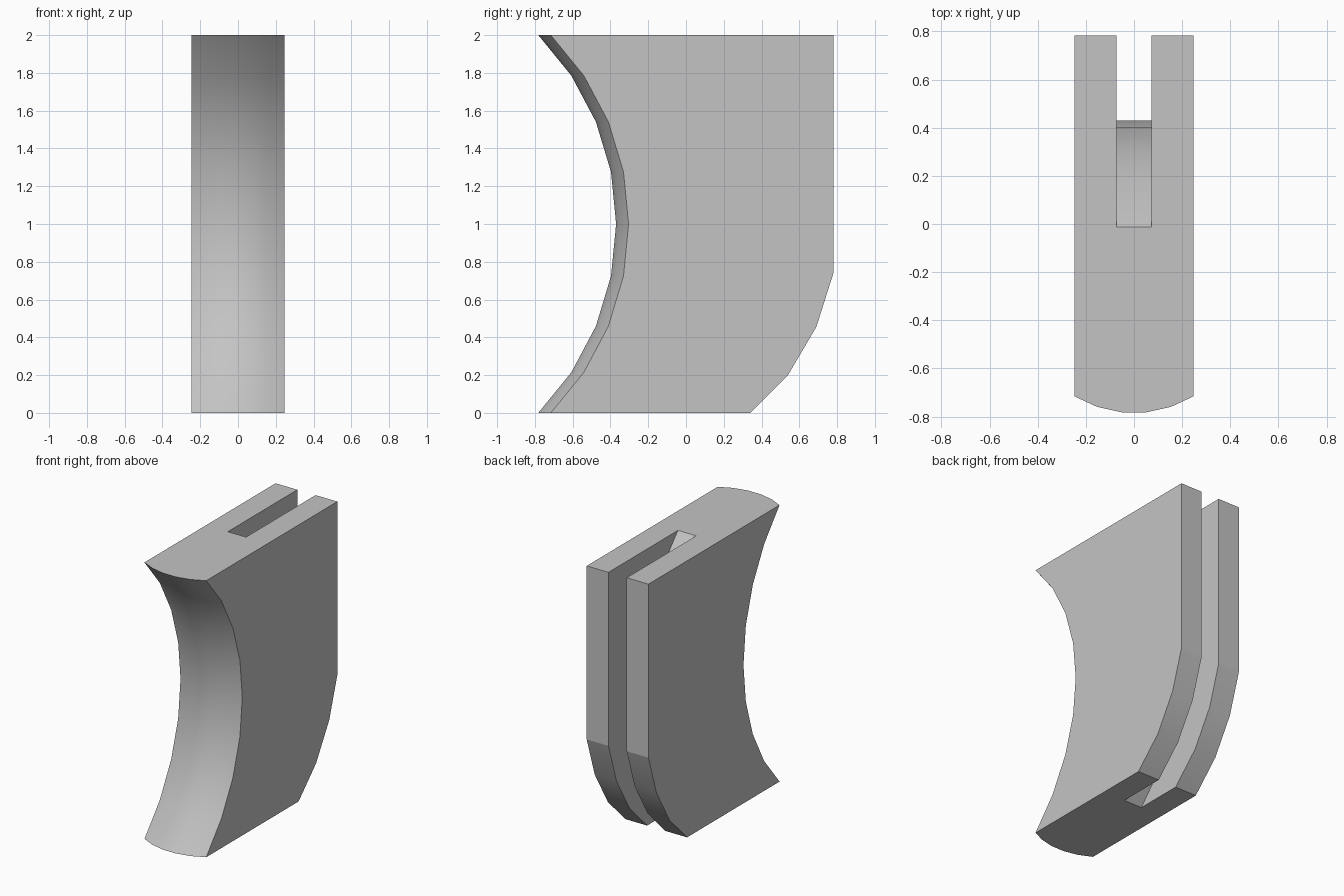
import bpy, bmesh
from math import asin, sin, cos, radians

if "Cube" in bpy.data.objects:
    bpy.data.objects.remove(bpy.data.objects["Cube"])

grey = bpy.data.materials.new("plain_grey")
grey.use_nodes = True
colour = (0.55, 0.55, 0.55, 1)
grey.diffuse_color = colour
grey.node_tree.nodes["Principled BSDF"].inputs["Base Color"].default_value = colour


def hollow(y_end, y_mid, steps=8):
    """Upright circular arc from z = 0 to z = 2 bulging towards +y."""
    sag = y_mid - y_end
    r = (1 + sag * sag) / (2 * sag)
    half = asin(1 / r)
    angles = [half * (2 * i / steps - 1) for i in range(steps + 1)]
    return [(y_mid - r + r * cos(a), 1 + r * sin(a)) for a in angles]


def sweep(name, profile, columns, bent=0):
    """Sweep a yz profile over x columns; the first `bent` points shift by column."""
    bm = bmesh.new()
    rings = [[bm.verts.new((x, y + (dy if i < bent else 0), z))
              for i, (y, z) in enumerate(profile)] for x, dy in columns]
    n = len(profile)
    for a, b in zip(rings, rings[1:]):
        for i in range(n):
            j = (i + 1) % n
            bm.faces.new((a[i], a[j], b[j], b[i]))
    bm.faces.new(rings[0])
    bm.faces.new(rings[-1])
    bmesh.ops.recalc_face_normals(bm, faces=bm.faces)
    mesh = bpy.data.meshes.new(name)
    bm.to_mesh(mesh)
    bm.free()
    mesh.materials.append(grey)
    ob = bpy.data.objects.new(name, mesh)
    bpy.context.collection.objects.link(ob)
    return ob


# Body: hollow front, straight back and rounded lower back
front = hollow(-0.782, -0.37)
back = [(0.782, 2), (0.782, 0.745), (0.69, 0.455), (0.54, 0.2), (0.34, 0)]
half_width, half_angle = 0.247, radians(31.2)
radius = half_width / sin(half_angle)
columns = []
for i in range(6):
    a = half_angle * (i / 2.5 - 1)
    columns.append((radius * sin(a), radius * (cos(half_angle / 5) - cos(a))))
body = sweep("grooved_block", front + back, columns, bent=len(front))

# Groove: open at the back, top and bottom, with a curved floor
floor = hollow(-0.012, 0.43)
cutter_profile = [(floor[0][0], -0.2)] + floor + [(floor[-1][0], 2.2), (1.1, 2.2), (1.1, -0.2)]
cutter = sweep("groove_cutter", cutter_profile, [(-0.073, 0), (0.073, 0)])
cutter.hide_render = True
cut = body.modifiers.new("groove", 'BOOLEAN')
cut.operation = 'DIFFERENCE'
cut.solver = 'EXACT'
cut.object = cutter

bpy.ops.object.select_all(action='DESELECT')
body.select_set(True)
bpy.context.view_layer.objects.active = body
bpy.ops.object.modifier_apply(modifier=cut.name)
bpy.data.objects.remove(cutter)
bpy.ops.object.shade_smooth_by_angle(angle=radians(16))
